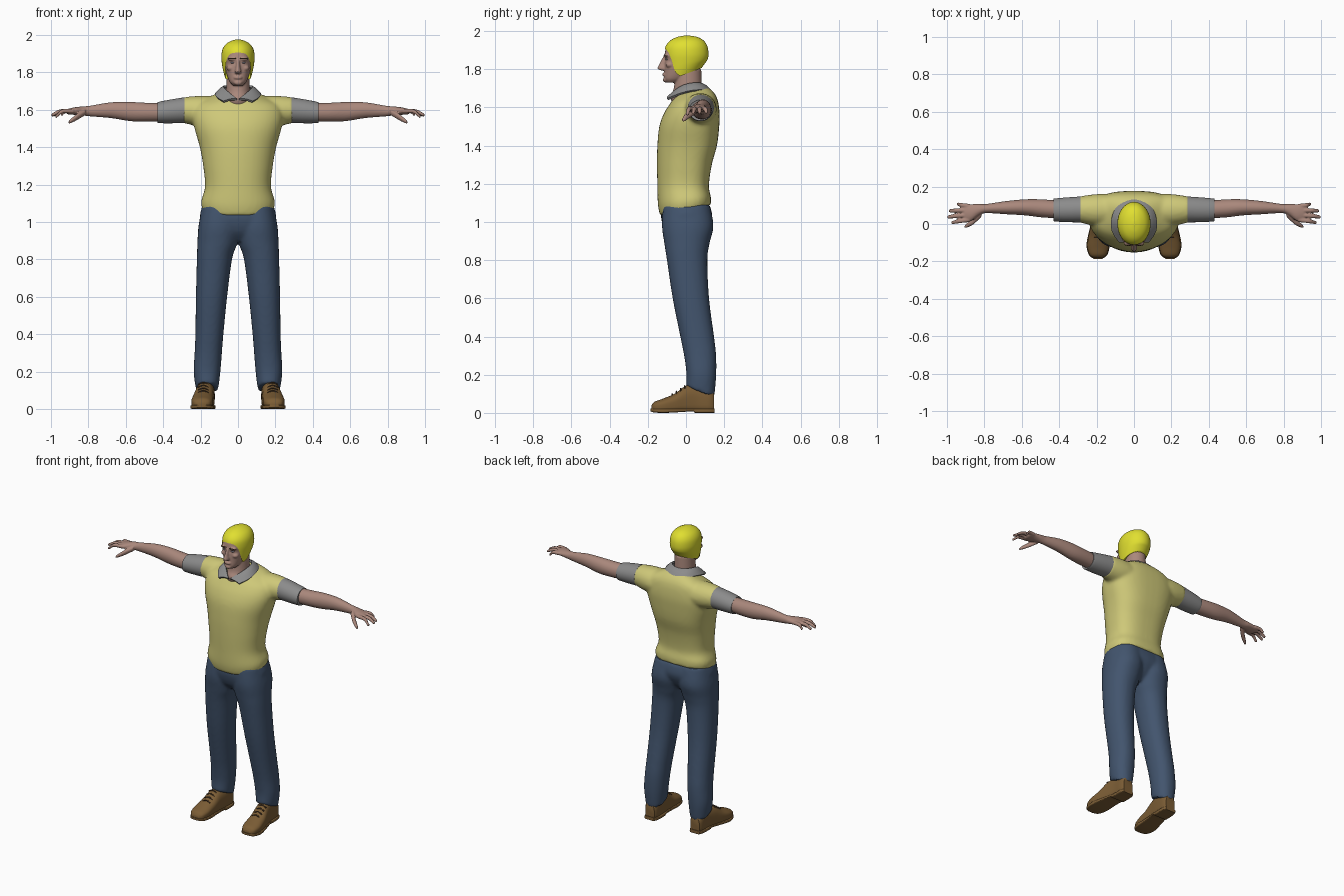
import bpy, bmesh, math
from mathutils import Matrix, Vector

cube = bpy.data.objects.get("Cube")
if cube:
    bpy.data.objects.remove(cube, do_unlink=True)


def material(name, r, g, b):
    mat = bpy.data.materials.new(name)
    mat.use_nodes = True
    mat.diffuse_color = (r, g, b, 1)
    shader = next(n for n in mat.node_tree.nodes if n.type == 'BSDF_PRINCIPLED')
    shader.inputs["Base Color"].default_value = (r, g, b, 1)
    shader.inputs["Roughness"].default_value = 0.8
    return mat


helmet_yellow = material("bright yellow", .75, .74, .03)
shirt_yellow = material("pale yellow", .62, .58, .19)
trim_grey = material("grey", .26, .26, .26)
denim = material("denim blue", .055, .09, .155)
skin = material("skin", .4, .245, .2)
leather = material("brown leather", .2, .11, .036)
dark_brown = material("dark brown", .07, .04, .02)
eye_grey = material("eye grey", .3, .29, .34)


def spline(p, q, r, s, t):
    """Smooth interpolation of ring values between q and r."""
    return [b + .5 * t * (c - a + t * (2 * a - 5 * b + 4 * c - d + t * (3 * (b - c) + d - a)))
            for a, b, c, d in zip(p, q, r, s)]


def loft(bm, axis, rings, low=2, high=2, sides=32, steps=5):
    """Skin rings (position, a0, a1, b0, b1, tilt); low/high square off each half."""
    rings = [tuple(r) + (0,) * (6 - len(r)) for r in rings]
    ends = [rings[0]] + rings + [rings[-1]]
    dense = [spline(*ends[i:i + 4], k / steps)
             for i in range(len(rings) - 1) for k in range(steps)] + [rings[-1]]
    loops = []
    for pos, a0, a1, b0, b1, tilt in dense:
        loop = []
        for k in range(sides):
            ang = math.tau * k / sides
            c, s = math.cos(ang), math.sin(ang)
            e = 2 / (high if s > 0 else low)
            a = (a0 + a1) / 2 + (a1 - a0) / 2 * math.copysign(abs(c) ** e, c)
            db = (b1 - b0) / 2 * math.copysign(abs(s) ** e, s)
            b, p = (b0 + b1) / 2 + db, pos + tilt * db
            co = {'X': (p, a, b), 'Y': (a, p, b), 'Z': (a, b, p)}[axis]
            loop.append(bm.verts.new(co))
        loops.append(loop)
    faces = [bm.faces.new(loops[0][::-1]), bm.faces.new(loops[-1])]
    for u, v in zip(loops, loops[1:]):
        for k in range(sides):
            n = (k + 1) % sides
            faces.append(bm.faces.new((u[k], u[n], v[n], v[k])))
    bmesh.ops.recalc_face_normals(bm, faces=faces)


def centred(rings):
    """Expand (position, half width, b0, b1, tilt) to a ring symmetric in x."""
    return [(r[0], -r[1], r[1]) + tuple(r[2:]) for r in rings]


def flipped(rings):
    return [(r[0], -r[2], -r[1]) + tuple(r[3:]) for r in rings]


def ball(bm, centre, size):
    bmesh.ops.create_uvsphere(bm, u_segments=20, v_segments=12, radius=1,
                              matrix=Matrix.Translation(centre) @ Matrix.Diagonal((*size, 1)))


def bake(obj):
    deps = bpy.context.evaluated_depsgraph_get()
    mesh = bpy.data.meshes.new_from_object(obj.evaluated_get(deps))
    obj.modifiers.clear()
    obj.data = mesh


def smooth_shade(obj):
    bpy.ops.object.select_all(action='DESELECT')
    obj.select_set(True)
    bpy.context.view_layer.objects.active = obj
    bpy.ops.object.shade_smooth_by_angle(angle=math.radians(40))


def finish(name, bm, mat, voxel=0, relax=3):
    """Turn a bmesh into an object, optionally fusing its shells into one skin."""
    mesh = bpy.data.meshes.new(name)
    bm.to_mesh(mesh)
    bm.free()
    obj = bpy.data.objects.new(name, mesh)
    bpy.context.collection.objects.link(obj)
    if voxel:
        fuse = obj.modifiers.new("fuse", 'REMESH')
        fuse.mode, fuse.voxel_size = 'VOXEL', voxel
        soft = obj.modifiers.new("soften", 'SMOOTH')
        soft.factor, soft.iterations = .5, relax
        bake(obj)
    obj.data.materials.clear()
    obj.data.materials.append(mat)
    smooth_shade(obj)
    return obj


def add_right(obj):
    """Copy a left part across to the right side."""
    twin = obj.copy()
    twin.data = obj.data.copy()
    twin.name = obj.name.replace("left", "right")
    twin.data.transform(Matrix.Diagonal((-1, 1, 1, 1)))
    twin.data.flip_normals()
    bpy.context.collection.objects.link(twin)


# Shirt: body and short sleeve roots fused together
bm = bmesh.new()
loft(bm, 'Z', centred([
    (1.06, .188, -.135, .13, .22), (1.11, .197, -.147, .13, .15), (1.19, .176, -.15, .12),
    (1.3, .186, -.152, .135), (1.4, .204, -.15, .162), (1.5, .232, -.14, .174),
    (1.57, .242, -.115, .176), (1.63, .22, -.085, .165, .1), (1.665, .15, -.066, .14, .2),
    (1.685, .085, -.055, .1, .35)]), low=2.1, high=2.7, sides=48)
sleeve = [(.08, -.01, .16, 1.5, 1.67), (.2, -.01, .16, 1.51, 1.675), (.295, .009, .147, 1.53, 1.667)]
for side in (1, -1):
    loft(bm, 'X', [(side * r[0],) + r[1:] for r in sleeve])
finish("shirt", bm, shirt_yellow, .01, 6)

# Grey sleeve bands
bm = bmesh.new()
loft(bm, 'X', [(.285, .009, .147, 1.53, 1.667), (.36, .01, .142, 1.528, 1.655),
               (.425, .014, .136, 1.529, 1.642), (.43, .018, .132, 1.533, 1.638)])
add_right(finish("left_sleeve_band", bm, trim_grey))

# Folded collar with an open front
bm = bmesh.new()
inner = [(0, .085, 1.715), (.055, .07, 1.72), (.078, .02, 1.72), (.066, -.035, 1.7), (.006, -.088, 1.65)]
outer = [(0, .13, 1.68), (.075, .115, 1.685), (.114, .04, 1.688), (.12, -.035, 1.665), (.075, -.093, 1.638)]
mid = [(Vector(a) + Vector(b)) / 2 + Vector((0, 0, .008)) for a, b in zip(inner, outer)]
rows = [[bm.verts.new(p) for p in row] for row in (inner, mid, outer)]
for u, v in zip(rows, rows[1:]):
    for k in range(len(u) - 1):
        bm.faces.new((u[k], v[k], v[k + 1], u[k + 1]))
collar = finish("collar", bm, trim_grey)
collar.modifiers.new("mirror", 'MIRROR').use_clip = True
round_off = collar.modifiers.new("round", 'SUBSURF')
round_off.levels, round_off.boundary_smooth = 2, 'PRESERVE_CORNERS'
collar.modifiers.new("thickness", 'SOLIDIFY').thickness = .012
bake(collar)
smooth_shade(collar)

# Arm and hand
bm = bmesh.new()
loft(bm, 'X', [
    (.4, .03, .125, 1.538, 1.635), (.5, .036, .132, 1.537, 1.638), (.58, .046, .132, 1.54, 1.642),
    (.68, .052, .123, 1.556, 1.64), (.79, .058, .107, 1.565, 1.622), (.83, .045, .107, 1.57, 1.618),
    (.87, .017, .106, 1.573, 1.614), (.905, .016, .105, 1.575, 1.606), (.915, .025, .1, 1.58, 1.6)])
fingers = [(.022, .008, .977, 1.567), (.048, .038, .998, 1.574),
           (.073, .071, .99, 1.574), (.096, .106, .948, 1.576)]
for y0, y1, tip, z in fingers:
    path = [(.88, y0, 1.594, .012), ((.88 + tip) / 2 + .01, (y0 + y1) / 2, 1.592, .0115),
            (tip - .008, y1, z, .0095), (tip, y1, z - .001, .005)]
    loft(bm, 'X', [(x, y - r, y + r, c - r, c + r) for x, y, c, r in path], sides=12)
thumb = [(.815, .055, 1.588, .016), (.86, .014, 1.562, .017), (.897, -.01, 1.538, .011), (.906, -.015, 1.531, .005)]
loft(bm, 'X', [(x, y - r, y + r, c - r, c + r) for x, y, c, r in thumb], sides=12)
add_right(finish("left_arm", bm, skin, .0045, 2))

# Trousers: two legs and a pelvis fused together
bm = bmesh.new()
leg = [(.11, .105, .226, .0, .148, -.4), (.2, .094, .237, .002, .158, -.1), (.3, .086, .232, -.01, .158),
       (.4, .078, .228, -.03, .147), (.6, .058, .225, -.07, .121), (.8, .032, .22, -.1, .112),
       (.89, .003, .217, -.114, .124), (.98, -.01, .211, -.126, .144), (1.09, -.01, .19, -.12, .125)]
loft(bm, 'Z', leg, 2.2, 2.2)
loft(bm, 'Z', flipped(leg), 2.2, 2.2)
loft(bm, 'Z', centred([(.9, .06, -.07, .07), (.95, .17, -.11, .11),
                       (1.02, .204, -.13, .138), (1.09, .19, -.125, .125)]), 2.3, 2.3)
finish("trousers", bm, denim, .01, 4)

# Boots: upper, sole with heel block, laces
bm = bmesh.new()
loft(bm, 'Y', [(-.182, .17, .215, .012, .038), (-.165, .147, .238, .01, .058), (-.12, .134, .249, .01, .075),
               (-.06, .132, .242, .01, .1), (0, .13, .228, .01, .142), (.06, .125, .216, .01, .15),
               (.12, .125, .213, .01, .14), (.146, .135, .203, .012, .11)], low=5, high=2.2)
add_right(finish("left_boot", bm, leather))
bm = bmesh.new()
loft(bm, 'Y', [(-.186, .17, .215, .008, .022), (-.165, .143, .241, .002, .022), (-.11, .129, .254, 0, .022),
               (-.03, .128, .238, .004, .022), (.035, .123, .222, .008, .022), (.05, .121, .219, 0, .022),
               (.12, .121, .216, 0, .022), (.15, .133, .205, 0, .022)], low=6, high=6)
add_right(finish("left_sole", bm, leather))
bm = bmesh.new()
for k in range(4):
    y, z = -.072 + .022 * k, .094 + .0145 * k
    loft(bm, 'X', [(.157, y - .004, y + .004, z - .011, z - .003), (.185, y - .004, y + .004, z, z + .008),
                   (.214, y - .004, y + .004, z - .011, z - .003)], sides=8)
add_right(finish("left_laces", bm, dark_brown))

# Head and neck with nose, brow, lips and chin
bm = bmesh.new()
loft(bm, 'Z', centred([(1.6, .06, -.06, .07), (1.655, .067, -.083, .083),
                       (1.7, .064, -.064, .083), (1.8, .06, -.055, .08)]))
loft(bm, 'Z', centred([
    (1.73, .026, -.102, -.04), (1.75, .045, -.114, 0), (1.79, .061, -.113, .06), (1.83, .069, -.112, .085),
    (1.85, .071, -.109, .095), (1.88, .074, -.112, .1), (1.93, .068, -.095, .095), (1.96, .03, -.05, .05)]),
    low=2.4)
loft(bm, 'Z', centred([(1.793, .012, -.126, -.09), (1.803, .018, -.149, -.09),
                       (1.83, .012, -.139, -.09), (1.87, .009, -.117, -.09)]), sides=16)
for x in (-.029, .029):
    ball(bm, (x, -.102, 1.872), (.028, .014, .009))
    ball(bm, (x * 1.3, -.085, 1.823), (.024, .022, .017))
ball(bm, (0, -.111, 1.772), (.024, .013, .011))
ball(bm, (0, -.108, 1.745), (.022, .013, .014))
finish("head", bm, skin, .0045, 2)

# Eyes and eyebrows
bm = bmesh.new()
brows = bmesh.new()
for x in (-.029, .029):
    ball(bm, (x, -.1, 1.852), (.012, .008, .005))
    ball(brows, (x, -.109, 1.874), (.022, .008, .004))
finish("eyes", bm, eye_grey)
finish("eyebrows", brows, dark_brown)

# Helmet with a face opening
bm = bmesh.new()
loft(bm, 'Z', centred([
    (1.772, .068, -.102, .082, .38), (1.805, .078, -.108, .1, .26), (1.84, .085, -.112, .113, .1),
    (1.88, .089, -.114, .118), (1.92, .084, -.107, .112), (1.95, .066, -.083, .093),
    (1.969, .036, -.046, .06), (1.977, .006, -.005, .015)]), sides=48)
helmet = finish("helmet", bm, helmet_yellow)
bm = bmesh.new()
loft(bm, 'Y', [(-.2, -.067, .067, 1.64, 1.906), (-.03, -.067, .067, 1.64, 1.906)], low=2, high=3.5, steps=1)
cutter = finish("opening_cutter", bm, helmet_yellow)
cutter.hide_render = True
cut = helmet.modifiers.new("opening", 'BOOLEAN')
cut.operation, cut.solver, cut.object = 'DIFFERENCE', 'EXACT', cutter
bake(helmet)
bpy.data.objects.remove(cutter, do_unlink=True)
smooth_shade(helmet)
